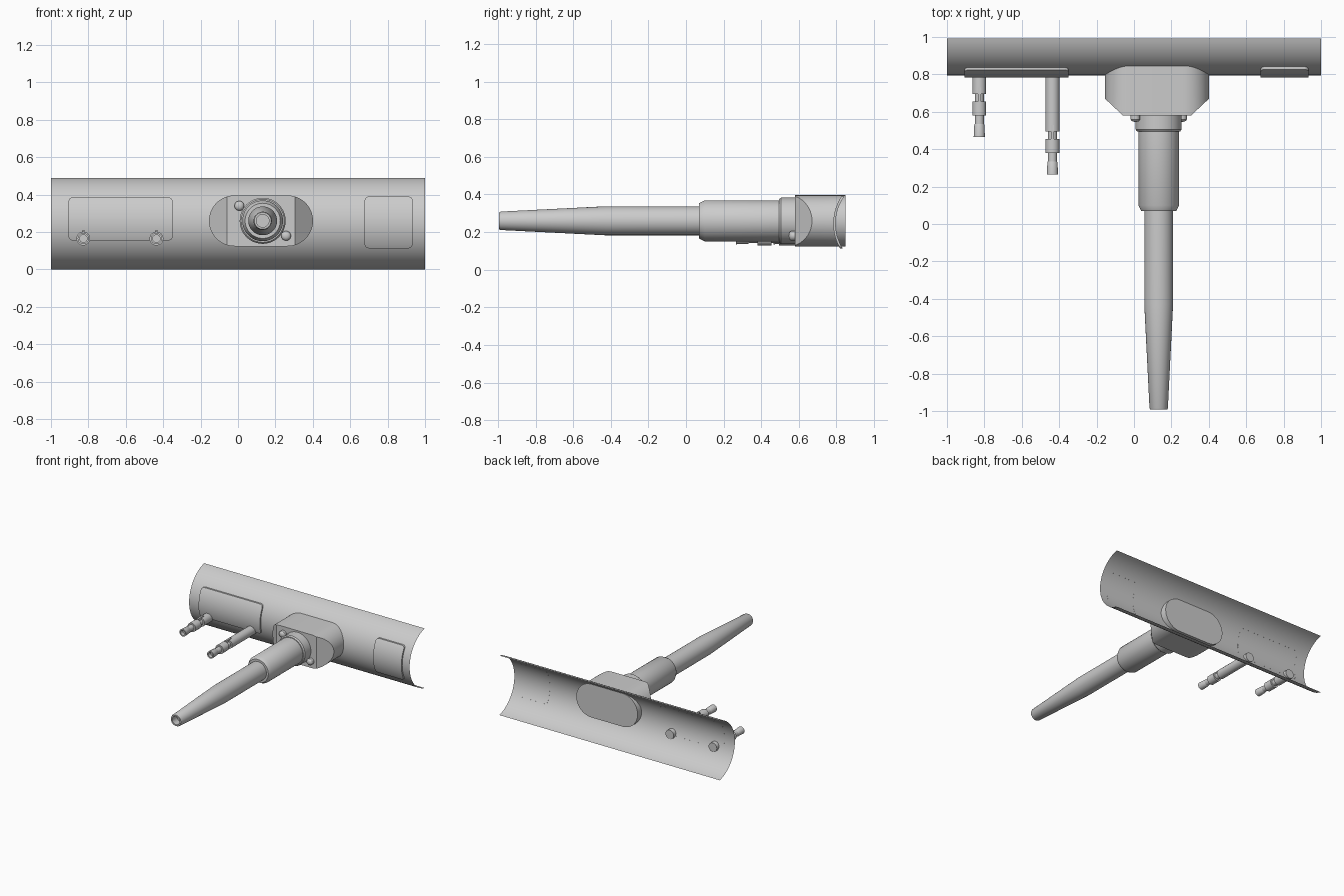
import bpy, bmesh, math
from mathutils import Vector

if "Cube" in bpy.data.objects:
    bpy.data.objects.remove(bpy.data.objects["Cube"])

grey = bpy.data.materials.new("plain grey")
grey.diffuse_color = (0.6, 0.6, 0.6, 1)
grey.use_nodes = True
grey.node_tree.nodes["Principled BSDF"].inputs["Base Color"].default_value = grey.diffuse_color

# Curved shell cross-section: centre and radius in the y-z plane
CY, CZ, R = 1.045, 0.245, 0.25


def finish(name, bm, fix_normals=True):
    bmesh.ops.remove_doubles(bm, verts=bm.verts, dist=1e-5)
    if fix_normals:
        bmesh.ops.recalc_face_normals(bm, faces=bm.faces)
    me = bpy.data.meshes.new(name)
    bm.to_mesh(me)
    bm.free()
    me.materials.append(grey)
    me.shade_smooth()
    me.set_sharp_from_angle(angle=math.radians(30))
    ob = bpy.data.objects.new(name, me)
    bpy.context.collection.objects.link(ob)
    return ob


def lathe(name, x, z, profile, n=40):
    """Revolve (y, radius) points about an axis parallel to y."""
    bm = bmesh.new()
    vs = [bm.verts.new((x, y, z + r)) for y, r in profile]
    es = [bm.edges.new(p) for p in zip(vs, vs[1:])]
    bmesh.ops.spin(bm, geom=vs + es, cent=(x, 0, z), axis=(0, 1, 0),
                   angle=math.tau, steps=n)
    return finish(name, bm)


def on_arc(z, radius):
    return CY - math.sqrt(radius ** 2 - (z - CZ) ** 2)


# Open curved shell
bm = bmesh.new()
half = math.asin(0.244 / R)
rows = []
for i in range(41):
    a = -half + 2 * half * i / 40
    y, z = CY - R * math.cos(a), CZ + R * math.sin(a)
    rows.append([bm.verts.new((x, y, z)) for x in (-1, 1)])
for a, b in zip(rows, rows[1:]):
    bm.faces.new((a[0], a[1], b[1], b[0]))
finish("curved_shell", bm, False)


# Raised cover plates that follow the shell, with rounded corners
def cover(name, x0, x1, z0, z1, c=0.022, outer=R + 0.012):
    bm = bmesh.new()
    corner = [c * (1 - math.cos(k * math.pi / 10)) for k in range(6)]
    zs = [z0 + d for d in corner]
    zs += [z0 + c + (z1 - z0 - 2 * c) * k / 12 for k in range(1, 12)]
    zs += [z1 - d for d in reversed(corner)]
    rows = []
    for z in zs:
        d = max(0, c - min(z - z0, z1 - z))
        inset = c - math.sqrt(max(0, c * c - d * d))
        yo, yi = on_arc(z, outer), on_arc(z, R - 0.0005)
        rows.append([bm.verts.new(p) for p in (
            (x0 + inset, yi, z), (x0 + inset, yo, z),
            (x1 - inset, yo, z), (x1 - inset, yi, z))])
    for a, b in zip(rows, rows[1:]):
        for k in range(3):
            bm.faces.new((a[k], a[k + 1], b[k + 1], b[k]))
    bm.faces.new(rows[0])
    bm.faces.new(rows[-1])
    finish(name, bm)


cover("left_cover_plate", -0.906, -0.35, 0.155, 0.385)
cover("right_cover_plate", 0.677, 0.933, 0.113, 0.39)

# Mount housing: stadium block with its front ends cut at an angle
HX, HZ, HR, HS = 0.123, 0.26, 0.136, 0.142
bm = bmesh.new()
ring = []
for side, start in ((1, -90), (-1, 90)):
    for k in range(25):
        a = math.radians(start + 180 * k / 24)
        ring.append(bm.verts.new((HX + side * HS + HR * math.cos(a), 0.58,
                                  HZ + HR * math.sin(a))))
face = bm.faces.new(ring)
ext = bmesh.ops.extrude_face_region(bm, geom=[face], use_keep_orig=True)
bmesh.ops.translate(bm, vec=(0, 0.268, 0),
                    verts=[g for g in ext["geom"] if isinstance(g, bmesh.types.BMVert)])
for s in (1, -1):
    cut = bmesh.ops.bisect_plane(bm, geom=bm.verts[:] + bm.edges[:] + bm.faces[:],
                                 plane_co=(HX + s * 0.182, 0.58, HZ),
                                 plane_no=Vector((s * 0.09, -0.096, 0)).normalized(),
                                 clear_outer=True)
    bmesh.ops.holes_fill(bm, edges=[g for g in cut["geom_cut"]
                                    if isinstance(g, bmesh.types.BMEdge)])
finish("mount_housing", bm)

# Main barrel: collar, sleeve, tube, tapered end and bore
BX, BZ = 0.132, 0.26
lathe("collar", BX, BZ, [(0.59, 0), (0.59, 0.123), (0.505, 0.123),
                         (0.495, 0.115), (0.495, 0)], 48)
lathe("sleeve", BX, BZ, [(0.50, 0), (0.50, 0.109), (0.10, 0.109),
                         (0.07, 0.094), (0.07, 0)], 48)
lathe("barrel", BX, BZ, [(0.08, 0), (0.08, 0.077), (-0.43, 0.077), (-0.985, 0.049),
                         (-0.993, 0.045), (-0.993, 0.034), (-0.93, 0.034),
                         (-0.93, 0)], 48)

# Domed bolts on the housing front
for name, x, z in (("upper_bolt", 0.007, 0.34), ("lower_bolt", 0.257, 0.18)):
    lathe(name, x, z, [(0.585, 0), (0.585, 0.026), (0.56, 0.026), (0.552, 0.021),
                       (0.547, 0.012), (0.546, 0)], 24)

# Two small stepped barrels, each with a sight blade
for name, x, y in (("outer", -0.827, 0.695), ("inner", -0.436, 0.495)):
    z = 0.165
    steps = [(0, 0.037), (0, 0.024), (-0.04, 0.024), (-0.04, 0.037),
             (-0.115, 0.037), (-0.115, 0.024), (-0.16, 0.024), (-0.165, 0.027),
             (-0.23, 0.03), (-0.23, 0.02), (-0.20, 0.02), (-0.20, 0)]
    lathe(name + "_small_barrel", x, z,
          [(0.835, 0), (0.835, 0.037)] + [(y + d, r) for d, r in steps], 28)
    bm = bmesh.new()
    bmesh.ops.create_cube(bm, size=1)
    for v in bm.verts:
        v.co = (x + v.co.x * 0.016, y - 0.003 + v.co.y * 0.075,
                z + 0.032 + v.co.z * 0.02)
    finish(name + "_sight_blade", bm)
